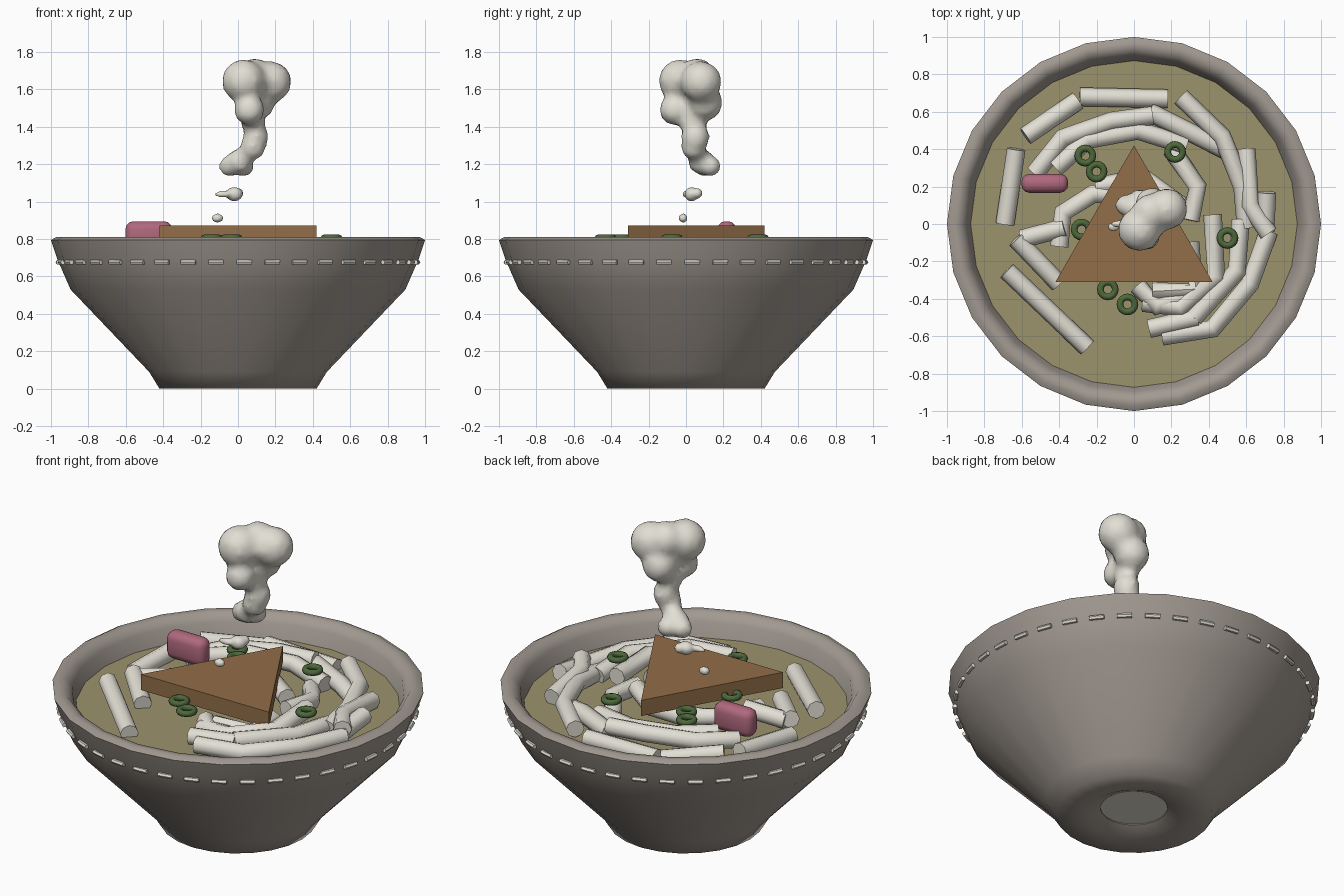
import bpy, bmesh, math, random
from mathutils import Vector, Matrix

if "Cube" in bpy.data.objects:
    bpy.data.objects.remove(bpy.data.objects["Cube"])

random.seed(4)


def material(name, rgb):
    m = bpy.data.materials.new(name)
    m.diffuse_color = (*rgb, 1)
    m.use_nodes = True
    m.node_tree.nodes["Principled BSDF"].inputs["Base Color"].default_value = m.diffuse_color
    return m


STONE = material("stoneware", (0.36, 0.32, 0.285))
BROTH = material("broth", (0.33, 0.29, 0.15))
WHITE = material("noodle white", (0.76, 0.74, 0.66))
TOFU = material("fried tofu brown", (0.29, 0.155, 0.065))
PINK = material("fish cake pink", (0.43, 0.14, 0.21))
GREEN = material("onion green", (0.075, 0.14, 0.045))


def finish(name, bm, mat, angle=40):
    bmesh.ops.recalc_face_normals(bm, faces=bm.faces)
    me = bpy.data.meshes.new(name)
    bm.to_mesh(me)
    bm.free()
    me.materials.append(mat)
    ob = bpy.data.objects.new(name, me)
    bpy.context.collection.objects.link(ob)
    bpy.ops.object.select_all(action='DESELECT')
    ob.select_set(True)
    bpy.context.view_layer.objects.active = ob
    if angle:
        bpy.ops.object.shade_smooth_by_angle(angle=math.radians(angle))
    return ob


def lathe(bm, profile, n, closed=False):
    rings = [[bm.verts.new((r * math.cos(2 * math.pi * i / n), r * math.sin(2 * math.pi * i / n), z))
              for i in range(n)] for r, z in profile]
    pairs = list(zip(rings, rings[1:])) + ([(rings[-1], rings[0])] if closed else [])
    for a, b in pairs:
        for i in range(n):
            j = (i + 1) % n
            bm.faces.new((a[i], a[j], b[j], b[i]))
    return rings


def tube(bm, pts, r, n=8):
    # capped tube following a path, kept upright
    pts = [Vector(p) for p in pts]
    rings = []
    for i, p in enumerate(pts):
        d = (pts[min(i + 1, len(pts) - 1)] - pts[max(i - 1, 0)]).normalized()
        side = d.cross(Vector((0, 0, 1))).normalized()
        up = side.cross(d)
        rings.append([bm.verts.new(p + r * (side * math.cos(2 * math.pi * k / n) + up * math.sin(2 * math.pi * k / n)))
                      for k in range(n)])
    for a, b in zip(rings, rings[1:]):
        for k in range(n):
            bm.faces.new((a[k], a[(k + 1) % n], b[(k + 1) % n], b[k]))
    bm.faces.new(rings[0])
    bm.faces.new(rings[-1])


# bowl with hollow foot
bm = bmesh.new()
lathe(bm, [(0.18, 0.035), (0.257, 0), (0.42, 0), (0.475, 0.09), (0.895, 0.53), (0.965, 0.69), (1.0, 0.795),
           (0.97, 0.812), (0.93, 0.808), (0.895, 0.765), (0.868, 0.66), (0.82, 0.55), (0.42, 0.14), (0.18, 0.1)],
      24, closed=True)
finish("bowl", bm, STONE, 60)

# pale plug seen inside the foot
bm = bmesh.new()
bmesh.ops.create_circle(bm, cap_ends=True, segments=24, radius=0.19, matrix=Matrix.Translation((0, 0, 0.04)))
bmesh.ops.reverse_faces(bm, faces=bm.faces)
finish("foot_plug", bm, WHITE)

# broth surface
bm = bmesh.new()
bmesh.ops.create_circle(bm, cap_ends=True, segments=24, radius=0.875, matrix=Matrix.Translation((0, 0, 0.68)))
finish("broth", bm, BROTH)

# dashed band around the outside
bm = bmesh.new()
N = 40
for i in range(N):
    a = -math.pi / 2 + 2 * math.pi * (i + 0.22) / N
    tube(bm, [(0.962 * math.cos(a + t), 0.962 * math.sin(a + t), 0.676) for t in (-0.042, 0, 0.042)], 0.013, 6)
finish("dash_band", bm, WHITE)

# noodles: plan paths, bowed up out of the broth
noodles = [
    [(-.63, .4), (-.69, 0)],
    [(-.58, .47), (-.3, .66)],
    [(-.29, .68), (.18, .67)],
    [(-.53, .27), (-.38, .46), (-.12, .55), (.1, .58)],
    [(-.42, .3), (-.25, .45), (.02, .5), (.28, .42)],
    [(.25, .68), (.47, .47), (.58, .2), (.6, -.02)],
    [(.08, .6), (.36, .46), (.52, .38)],
    [(.2, .4), (.34, .2), (.3, .02)],
    [(.6, .4), (.62, .1), (.72, -.05)],
    [(.71, .17), (.7, -.04)],
    [(.72, -.04), (.62, -.32), (.42, -.56), (.15, -.6)],
    [(.57, .02), (.55, -.25), (.32, -.5)],
    [(.42, .05), (.44, -.28), (.25, -.45), (.05, -.42)],
    [(.3, -.1), (.33, -.35), (.1, -.36)],
    [(-.63, -.08), (-.4, -.32)],
    [(-.68, -.25), (-.25, -.66)],
    [(-.6, -.08), (-.37, -.02)],
    [(-.4, -.12), (-.38, .06), (-.22, .16), (-.02, .16)],
    [(.08, -.56), (.34, -.5)],
    [(-.2, .2), (.05, .25), (.25, .1)],
    [(.02, -.33), (.12, -.44), (.3, -.38)],
]
bm = bmesh.new()
for path in noodles:
    last = len(path) - 1
    lift = random.uniform(0.70, 0.745)
    tilt = random.uniform(-0.025, 0.025)
    pts = []
    for i, (x, y) in enumerate(path):
        bow = math.sin(math.pi * i / last)
        pts.append((x, y, lift + 0.015 * bow + tilt * (2 * i / last - 1)))
    tube(bm, pts, 0.05, 8)
finish("noodles", bm, WHITE, 50)

# fried tofu triangle
bm = bmesh.new()
base = bm.faces.new([bm.verts.new(p) for p in ((0, .42, .78), (-.42, -.31, .78), (.42, -.31, .78))])
top = bmesh.ops.extrude_face_region(bm, geom=[base])
bmesh.ops.translate(bm, vec=(0, 0, 0.093), verts=[v for v in top['geom'] if isinstance(v, bmesh.types.BMVert)])
finish("fried_tofu", bm, TOFU, 30)

# fish cake slice
bm = bmesh.new()
bmesh.ops.create_cube(bm, size=1, matrix=Matrix.Translation((-.477, .217, .815)) @ Matrix.Diagonal((.25, .1, .16, 1)))
bmesh.ops.bevel(bm, geom=bm.edges[:], offset=0.042, segments=3, profile=0.5, affect='EDGES')
finish("fish_cake", bm, PINK, 60)

# spring onion rings
for i, (x, y) in enumerate([(-.26, .365), (-.2, .28), (.22, .385), (-.28, -.03), (.5, -.075), (-.14, -.35), (-.035, -.43)]):
    bm = bmesh.new()
    lathe(bm, [(0.04 + 0.018 * math.cos(2 * math.pi * k / 8), 0.018 * math.sin(2 * math.pi * k / 8))
               for k in range(8)], 16, closed=True)
    bmesh.ops.translate(bm, vec=(x, y, 0.806), verts=bm.verts)
    finish(f"onion_ring_{i + 1}", bm, GREEN, 60)


# steam puffs: merged spheres remeshed to one soft cloud
def puff(name, balls, voxel):
    bm = bmesh.new()
    for x, y, z, r, sx in balls:
        bmesh.ops.create_icosphere(bm, subdivisions=2, radius=r,
                                   matrix=Matrix.Translation((x, y, z)) @ Matrix.Diagonal((sx, 1, 1, 1)))
    ob = finish(name, bm, WHITE, 60)
    rm = ob.modifiers.new("merge", 'REMESH')
    rm.mode, rm.voxel_size, rm.use_smooth_shade = 'VOXEL', voxel, True
    sm = ob.modifiers.new("soften", 'SMOOTH')
    sm.factor, sm.iterations = 0.5, 2


puff("steam_cloud", [
    (.03, -.03, 1.645, .12, 1), (.175, .08, 1.64, .115, 1), (.09, .06, 1.665, .105, 1),
    (.1, .1, 1.53, .1, 1), (.06, -.06, 1.49, .085, 1), (.08, .03, 1.43, .07, 1),
    (.095, .05, 1.345, .08, .9), (.08, .04, 1.29, .07, 1), (.01, .08, 1.215, .072, 1),
    (-.045, .1, 1.19, .06, 1), (.03, .13, 1.19, .06, 1)], 0.025)
puff("steam_wisp", [(-.02, .03, 1.04, .04, 1.2), (-.08, 0, 1.04, .02, 2.4), (0, .06, 1.045, .03, 1)], 0.012)
puff("steam_fleck", [(-.11, -.015, .912, .026, 1.3)], 0.012)
